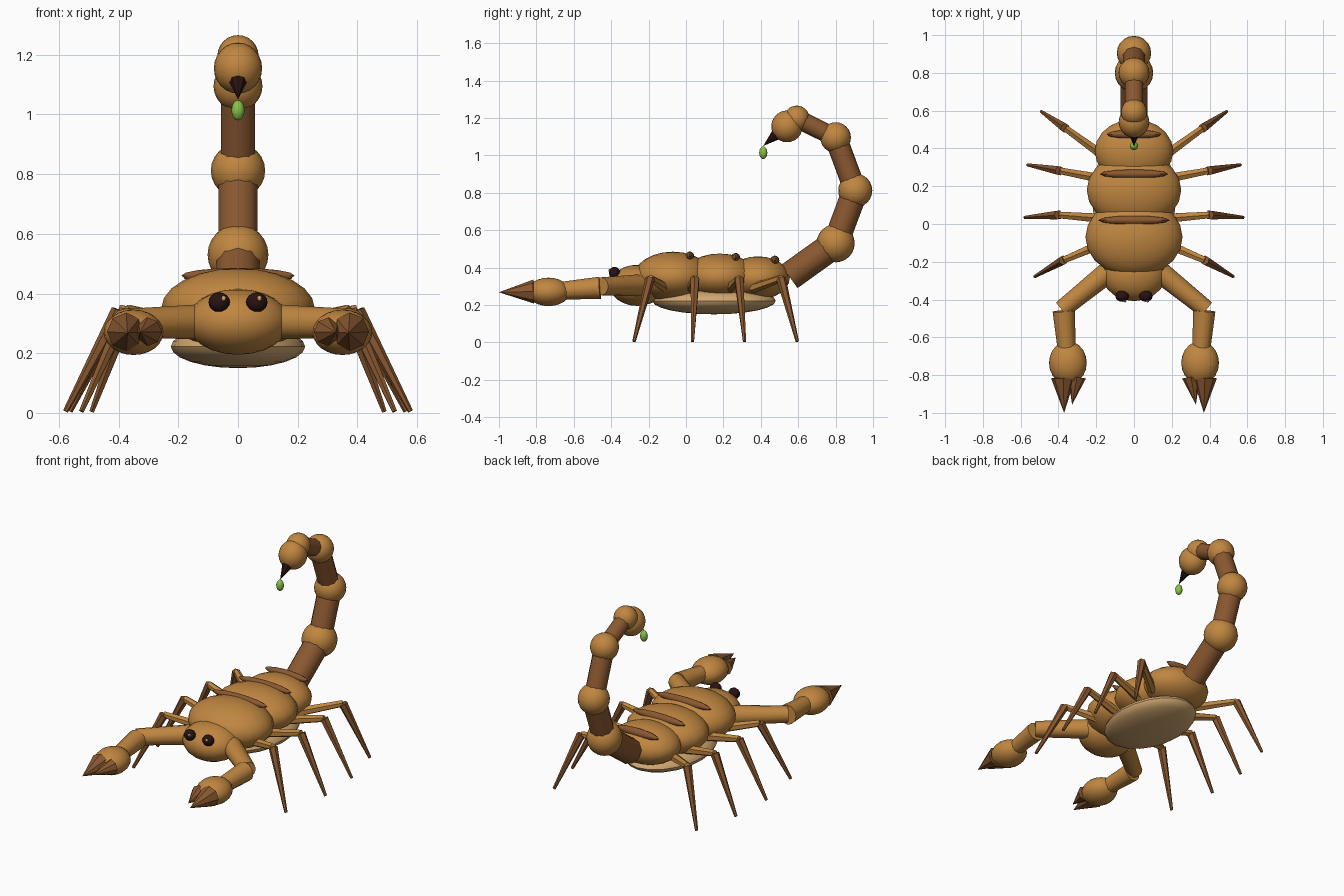
import bpy
import math
from mathutils import Vector

if "Cube" in bpy.data.objects:
    bpy.data.objects.remove(bpy.data.objects["Cube"])


def material(name, colour):
    m = bpy.data.materials.new(name)
    m.diffuse_color = (*colour, 1)
    m.use_nodes = True
    m.node_tree.nodes["Principled BSDF"].inputs["Base Color"].default_value = m.diffuse_color
    return m


SHELL = material("amber shell", (0.53, 0.24, 0.052))
BROWN = material("dark brown", (0.255, 0.098, 0.030))
BELLY = material("pale tan", (0.64, 0.39, 0.16))
BLACK = material("near black", (0.022, 0.006, 0.006))
GREEN = material("venom green", (0.25, 0.55, 0.06))


def finish(name, mat, smooth):
    ob = bpy.context.object
    ob.name = name
    ob.data.materials.append(mat)
    if smooth:
        bpy.ops.object.shade_smooth_by_angle(angle=math.radians(40))
    return ob


def ellipsoid(name, centre, radii, mat, segments=20, rings=12):
    bpy.ops.mesh.primitive_uv_sphere_add(segments=segments, ring_count=rings, location=centre)
    bpy.context.object.scale = radii
    bpy.ops.object.transform_apply(location=False, rotation=False, scale=True)
    return finish(name, mat, True)


def limb(name, start, end, r1, r2, mat, sides=12, smooth=True):
    """Tapered rod between two points; r2 = 0 gives a spike."""
    a, b = Vector(start), Vector(end)
    d = b - a
    bpy.ops.mesh.primitive_cone_add(vertices=sides, radius1=r1, radius2=r2, depth=d.length,
                                    location=(a + b) / 2,
                                    rotation=d.to_track_quat('Z', 'Y').to_euler())
    return finish(name, mat, smooth)


# Body segments, head and belly
ellipsoid("front_body", (0, -0.07, 0.35), (0.257, 0.21, 0.135), SHELL)
ellipsoid("middle_body", (0, 0.18, 0.35), (0.25, 0.20, 0.125), SHELL)
ellipsoid("rear_body", (0, 0.385, 0.345), (0.208, 0.17, 0.115), SHELL)
ellipsoid("head", (0, -0.26, 0.305), (0.172, 0.148, 0.11), SHELL)
ellipsoid("belly", (0, 0.15, 0.222), (0.225, 0.33, 0.072), BELLY)

# Dark ridges across the back
for i, (y, z, half) in enumerate([(0.02, 0.46, 0.19), (0.265, 0.452, 0.182), (0.475, 0.438, 0.147)]):
    ellipsoid(f"back_ridge_{i + 1}", (0, y, z), (half, 0.024, 0.026), BROWN, 12, 8)

# Curled tail: joints linked by rods, then bulb, stinger and drop
joints = [(0.80, 0.53, 0.102), (0.905, 0.812, 0.091), (0.80, 1.095, 0.082), (0.592, 1.197, 0.069)]
rods = [0.076, 0.069, 0.060, 0.050]
previous = (0, 0.552, 0.352)
for i, ((y, z, r), rod) in enumerate(zip(joints, rods)):
    limb(f"tail_rod_{i + 1}", previous, (0, y, z), rod, rod, BROWN, 10)
    ellipsoid(f"tail_joint_{i + 1}", (0, y, z), (r, r, r), SHELL)
    previous = (0, y, z)
ellipsoid("tail_bulb", (0, 0.54, 1.155), (0.081, 0.084, 0.085), SHELL)
limb("stinger", (0, 0.495, 1.122), (0, 0.413, 1.05), 0.036, 0, BLACK, 8, False)
ellipsoid("venom_drop", (0, 0.413, 1.014), (0.022, 0.022, 0.034), GREEN, 12, 8)

# Hip, knee and foot of each leg on one side
legs = [
    ((0.17, -0.105, 0.29), (0.375, -0.192, 0.342), (0.525, -0.278, 0.005)),
    ((0.17, 0.03, 0.29), (0.40, 0.048, 0.342), (0.578, 0.035, 0.005)),
    ((0.17, 0.24, 0.29), (0.395, 0.282, 0.342), (0.563, 0.313, 0.005)),
    ((0.16, 0.36, 0.29), (0.365, 0.508, 0.342), (0.49, 0.595, 0.005)),
]

for s, side in ((-1, "left"), (1, "right")):
    def at(x, y, z):
        return (s * x, y, z)

    # Eyes with a tiny glint
    ellipsoid(f"{side}_eye", at(0.063, -0.382, 0.371), (0.036, 0.030, 0.033), BLACK, 12, 8)
    ellipsoid(f"{side}_eye_glint", (s * 0.06 + 0.012, -0.409, 0.384), (0.008, 0.006, 0.009),
              BELLY, 8, 6)

    # Pincer arm
    limb(f"{side}_upper_arm", at(0.14, -0.257, 0.305), at(0.383, -0.453, 0.30), 0.058, 0.048, SHELL)
    limb(f"{side}_forearm", at(0.372, -0.46, 0.292), at(0.355, -0.68, 0.275), 0.059, 0.047, SHELL)
    ellipsoid(f"{side}_claw", at(0.35, -0.735, 0.27), (0.10, 0.115, 0.076), SHELL)
    limb(f"{side}_outer_finger", at(0.375, -0.815, 0.272), at(0.37, -1.0, 0.268), 0.064, 0,
         BROWN, 8, False)
    limb(f"{side}_inner_finger", at(0.302, -0.81, 0.272), at(0.328, -0.957, 0.27), 0.048, 0,
         BROWN, 8, False)

    # Four walking legs
    for i, (hip, knee, foot) in enumerate(legs):
        limb(f"{side}_thigh_{i + 1}", at(*hip), at(*knee), 0.028, 0.020, SHELL, 6, False)
        limb(f"{side}_shin_{i + 1}", at(*knee), at(*foot), 0.026, 0.009, BROWN, 6, False)
